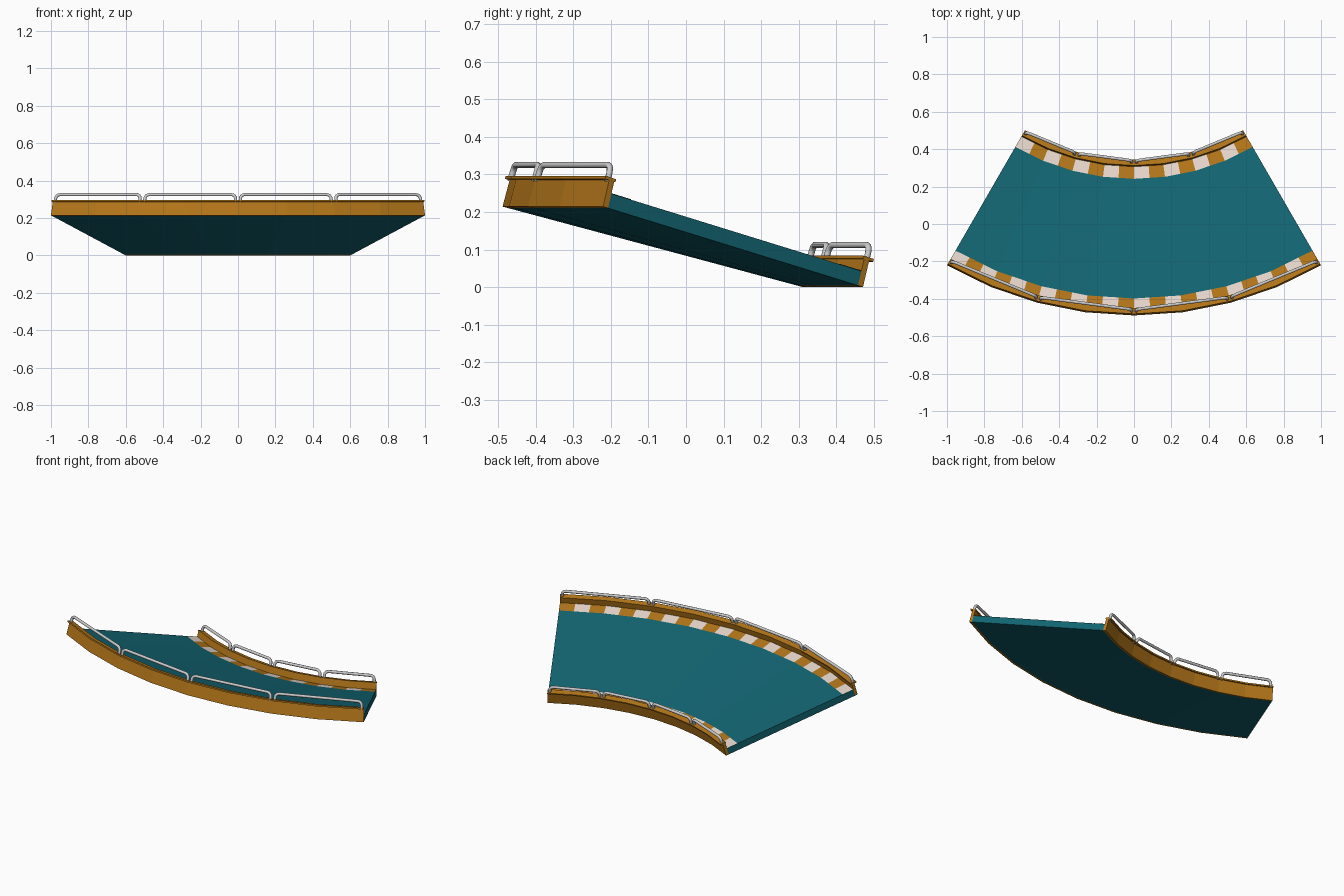
import bpy, math
from mathutils import Vector

if "Cube" in bpy.data.objects:
    bpy.data.objects.remove(bpy.data.objects["Cube"])

R, CY = 2.0, 1.511          # outer radius and y of the bend centre
BANK = math.radians(15)     # sideways bank of the road
HALF, SEGS = 30.0, 8        # half sweep angle, facets along the bend
S_END = 0.8 / math.cos(BANK)
Z0 = S_END * math.sin(BANK)


def material(name, rgb):
    m = bpy.data.materials.new(name)
    m.diffuse_color = (*rgb, 1)
    m.use_nodes = True
    m.node_tree.nodes["Principled BSDF"].inputs["Base Color"].default_value = m.diffuse_color
    return m


TEAL = material("teal", (0.006, 0.13, 0.17))
ORANGE = material("orange", (0.45, 0.18, 0.01))
WHITE = material("pale", (0.8, 0.68, 0.6))


def place(s, n, deg):
    """s = distance down the bank, n = height off it, deg = angle along the bend (faceted)."""
    r = R - s * math.cos(BANK) - n * math.sin(BANK)
    z = Z0 - s * math.sin(BANK) + n * math.cos(BANK)
    step = 2 * HALF / SEGS
    k = min(int((deg + HALF) / step + 1e-6), SEGS - 1)
    t = (deg + HALF) / step - k

    def at(i):
        a = math.radians(-HALF + i * step)
        return Vector((r * math.sin(a), CY - r * math.cos(a), z))
    return at(k).lerp(at(k + 1), t)


def add_mesh(name, verts, faces, mats):
    me = bpy.data.meshes.new(name)
    me.from_pydata(verts, [], faces)
    for m in mats:
        me.materials.append(m)
    ob = bpy.data.objects.new(name, me)
    bpy.context.collection.objects.link(ob)
    return ob


def sweep(name, s0, s1, n0, n1, mat):
    """Rectangular profile swept along the bend."""
    profile = [(s0, n0), (s1, n0), (s1, n1), (s0, n1)]
    verts = [place(s, n, -HALF + 2 * HALF * i / SEGS)
             for i in range(SEGS + 1) for s, n in profile]
    faces = [(0, 1, 2, 3), tuple(SEGS * 4 + j for j in (3, 2, 1, 0))]
    for i in range(SEGS):
        for j in range(4):
            a, b = i * 4 + j, i * 4 + (j + 1) % 4
            faces.append((a, a + 4, b + 4, b))
    return add_mesh(name, verts, faces, [mat])


def stripes(name, s0, s1, count):
    """Alternating kerb blocks lying on the road, each split where it crosses a facet."""
    n, verts, faces, ids = 0.0412, [], [], []
    cuts = sorted({round(-HALF + 2 * HALF * i / c, 4) for c in (count, SEGS) for i in range(c + 1)})
    for a, b in zip(cuts, cuts[1:]):
        k = len(verts)
        verts += [place(s0, n, a), place(s0, n, b), place(s1, n, b), place(s1, n, a)]
        faces.append((k, k + 1, k + 2, k + 3))
        ids.append(int(((a + b) / 2 + HALF) * count / (2 * HALF)) % 2)
    ob = add_mesh(name, verts, faces, [WHITE, ORANGE])
    for p, i in zip(ob.data.polygons, ids):
        p.material_index = i


def rail(name, s, a0, a1):
    """Tube hoop with rounded top corners between two posts."""
    lo, hi, rad = 0.07, 0.115, 0.022
    A, B = place(s, lo, a0), place(s, lo, a1)
    TA, TB = place(s, hi, a0), place(s, hi, a1)
    along = (TB - TA).normalized()
    pts = [A]
    for corner, base, d in ((TA, A, along), (TB, B, -along)):
        up = (corner - base).normalized()
        centre = corner - up * rad + d * rad
        arc = [centre - d * rad * math.cos(t) + up * rad * math.sin(t)
               for t in (math.pi / 2 * i / 4 for i in range(5))]
        pts += arc if corner is TA else arc[::-1]
    pts.append(B)
    cu = bpy.data.curves.new(name, 'CURVE')
    cu.dimensions = '3D'
    cu.bevel_depth, cu.bevel_resolution, cu.use_fill_caps = 0.0085, 2, True
    sp = cu.splines.new('POLY')
    sp.points.add(len(pts) - 1)
    for p, co in zip(sp.points, pts):
        p.co = (*co, 1)
    ob = bpy.data.objects.new(name, cu)
    bpy.context.collection.objects.link(ob)


# road slab
W = 0.016
sweep("road_slab", W, S_END - W, 0, 0.04, TEAL)

# side walls with overhanging caps
sweep("outer_wall", 0, W, 0, 0.078, ORANGE)
sweep("inner_wall", S_END - W, S_END, 0, 0.078, ORANGE)
sweep("outer_cap", -0.013, 0.020, 0.073, 0.081, ORANGE)
sweep("inner_cap", S_END - 0.020, S_END + 0.013, 0.073, 0.081, ORANGE)

# striped kerbs
stripes("outer_kerb", W, 0.083, 24)
stripes("inner_kerb", S_END - 0.083, S_END - W, 16)

# guard rails, four hoops per side
for side, s, r in (("outer", 0.002, 1.97), ("inner", S_END - 0.002, 1.17)):
    gap = math.degrees(0.013 / r)
    for i in range(4):
        a = -HALF + 15 * i
        rail(f"{side}_rail_{i + 1}", s, a + gap, a + 15 - gap)
